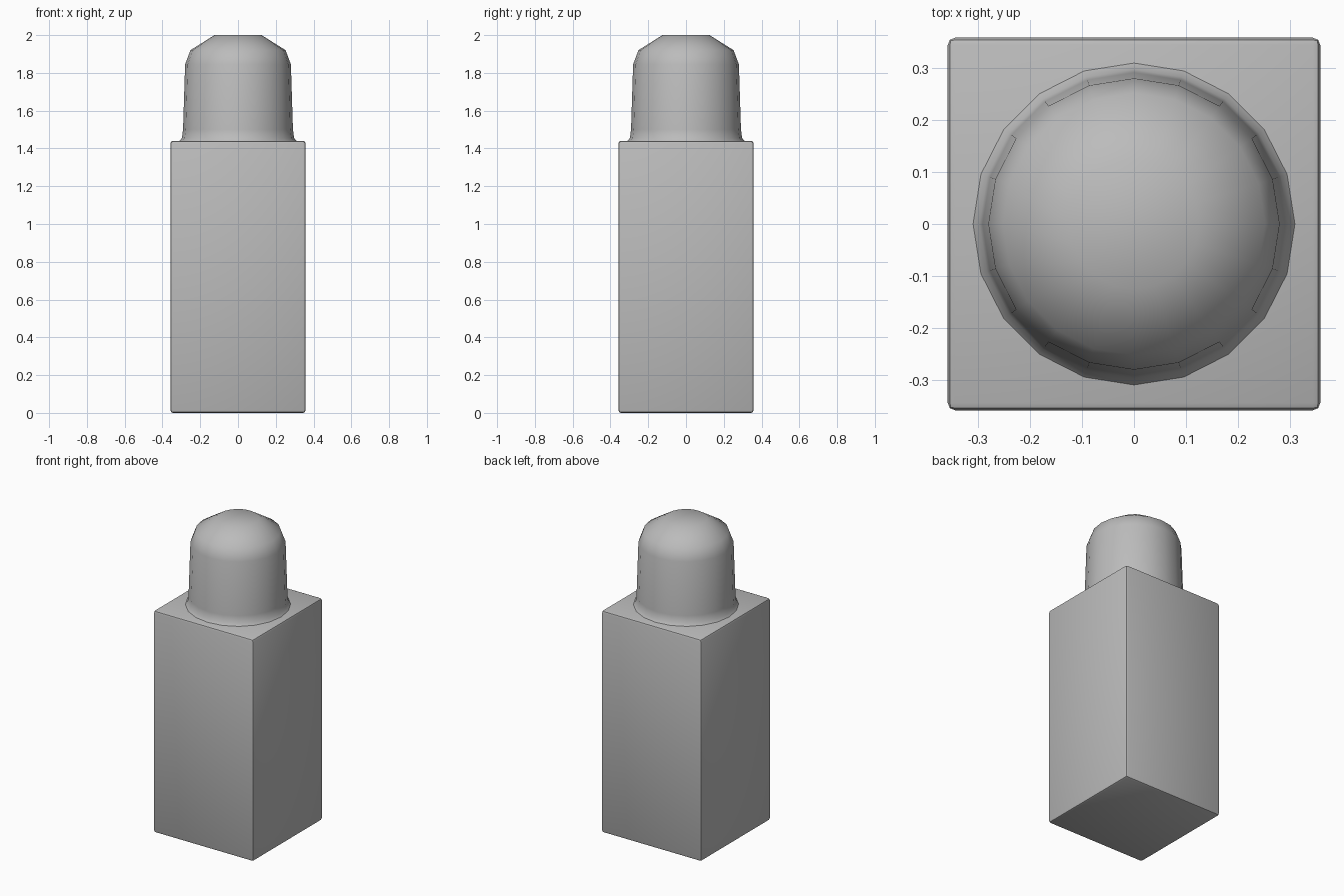
import bpy
import bmesh
import math
from mathutils import Matrix

default = bpy.data.objects.get("Cube")
if default:
    bpy.data.objects.remove(default, do_unlink=True)

grey = bpy.data.materials.new("mid_grey")
grey.use_nodes = True
grey.diffuse_color = (0.5, 0.5, 0.5, 1)
grey.node_tree.nodes["Principled BSDF"].inputs["Base Color"].default_value = (0.5, 0.5, 0.5, 1)


def finish(name, bm, angle):
    bmesh.ops.recalc_face_normals(bm, faces=bm.faces)
    mesh = bpy.data.meshes.new(name)
    bm.to_mesh(mesh)
    bm.free()
    mesh.materials.append(grey)
    obj = bpy.data.objects.new(name, mesh)
    bpy.context.collection.objects.link(obj)
    bpy.ops.object.select_all(action='DESELECT')
    obj.select_set(True)
    bpy.context.view_layer.objects.active = obj
    bpy.ops.object.shade_smooth_by_angle(angle=math.radians(angle))
    return obj


# Square post with small chamfered edges
WIDTH, HEIGHT = 0.716, 1.44
bm = bmesh.new()
bmesh.ops.create_cube(bm, size=1, matrix=Matrix.Translation((0, 0, HEIGHT / 2))
                      @ Matrix.Diagonal((WIDTH, WIDTH, HEIGHT, 1)))
bmesh.ops.bevel(bm, geom=bm.edges[:], offset=0.014, segments=2, profile=0.5,
                affect='EDGES')
finish("post", bm, 30)

# Domed cap: flared foot, tapered wall, rounded shoulder and flat crown
SIDES = 20
profile = [(0.311, 1.438), (0.297, 1.455), (0.291, 1.5), (0.28, 1.845),
           (0.252, 1.92), (0.125, 2.0)]
bm = bmesh.new()
rings = [[bm.verts.new((r * math.cos(math.tau * i / SIDES),
                        r * math.sin(math.tau * i / SIDES), z))
          for i in range(SIDES)] for r, z in profile]
for low, high in zip(rings, rings[1:]):
    for i in range(SIDES):
        j = (i + 1) % SIDES
        bm.faces.new((low[i], low[j], high[j], high[i]))
bm.faces.new(rings[-1])
finish("domed_cap", bm, 60)
